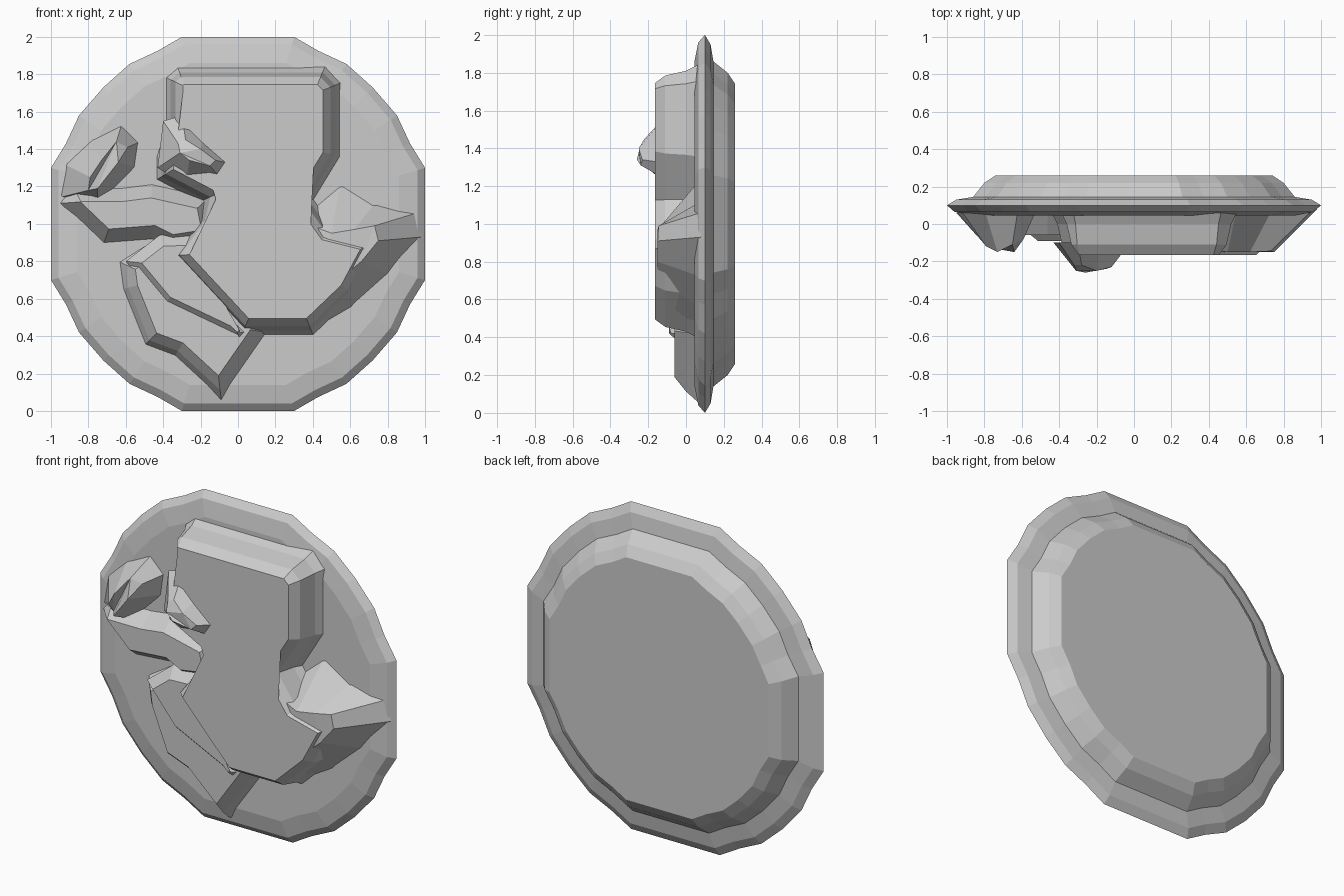
import bpy, bmesh


def make(name, loops):
    """Loft closed loops of (x, y, z) points and cap both ends."""
    bm = bmesh.new()
    rings = [[bm.verts.new(p) for p in loop] for loop in loops]
    for a, b in zip(rings, rings[1:]):
        for i in range(len(a)):
            j = (i + 1) % len(a)
            bm.faces.new((a[i], a[j], b[j], b[i]))
    bm.faces.new(rings[0])
    bm.faces.new(rings[-1])
    bmesh.ops.triangulate(bm, faces=[f for f in bm.faces if len(f.verts) > 4])
    bmesh.ops.recalc_face_normals(bm, faces=bm.faces)
    me = bpy.data.meshes.new(name)
    bm.to_mesh(me)
    bm.free()
    ob = bpy.data.objects.new(name, me)
    bpy.context.collection.objects.link(ob)
    return ob


def inset(pts, d):
    """Offset a clockwise (x, z) outline inwards by d."""
    out = []
    n = len(pts)
    for i in range(n):
        (ax, az), (bx, bz), (cx, cz) = pts[i - 1], pts[i], pts[(i + 1) % n]
        l1 = ((bx - ax) ** 2 + (bz - az) ** 2) ** 0.5
        l2 = ((cx - bx) ** 2 + (cz - bz) ** 2) ** 0.5
        n1 = ((bz - az) / l1, -(bx - ax) / l1)
        n2 = ((cz - bz) / l2, -(cx - bx) / l2)
        k = d / max(0.35, 1 + n1[0] * n2[0] + n1[1] * n2[1])
        out.append((bx + k * (n1[0] + n2[0]), bz + k * (n1[1] + n2[1])))
    return out


def relief(name, outline, steps):
    """Raised plate: steps are (inset, y) levels from the disc outwards."""
    return make(name, [[(x, y, z) for x, z in inset(outline, d)] for d, y in steps])


def facet(name, base, top, y0=0.08):
    """Sculpted lump: flat (x, z) base lofted to matching (x, y, z) crest points."""
    return make(name, [[(x, y0, z) for x, z in base], top])


# Medallion disc with a chipped rim
q = [(0.3, 1), (0.43, 0.925), (0.58, 0.855), (0.72, 0.73), (0.85, 0.58), (0.92, 0.43), (1, 0.3)]
rim = q + [(x, -z) for x, z in q[::-1]] + [(-x, -z) for x, z in q] + [(-x, z) for x, z in q[::-1]]
levels = [(0.74, 0.26), (0.80, 0.22), (0.86, 0.145), (0.95, 0.13), (1, 0.10), (0.96, 0.065), (0.86, 0.045)]
make("disc", [[(x * s, y, 1 + z * s) for x, z in rim] for s, y in levels])

# Large head and torso plate
relief("head_and_torso", [
    (-0.38, 1.78), (-0.32, 1.83), (0.46, 1.83), (0.54, 1.75), (0.54, 1.36), (0.40, 1.13),
    (0.50, 0.99), (0.78, 0.92), (0.62, 0.62), (0.40, 0.41), (0.02, 0.41), (-0.37, 0.83),
    (-0.22, 1.03), (-0.20, 1.12), (-0.43, 1.24), (-0.43, 1.36), (-0.38, 1.52)],
    [(-0.01, 0.06), (0.02, 0.0), (0.045, -0.11), (0.085, -0.165)])

# Lower ledge running to the bottom edge
relief("lower_ledge", [
    (-0.64, 0.80), (-0.42, 0.94), (0.0, 0.90), (0.16, 0.42), (-0.09, 0.06),
    (-0.34, 0.29), (-0.50, 0.35), (-0.62, 0.65)],
    [(0.0, 0.06), (0.035, 0.0), (0.085, -0.06)])

# Raised shoulder band along the torso
relief("shoulder_band", [
    (-0.60, 0.80), (-0.42, 0.94), (-0.15, 0.95), (-0.25, 0.75), (0.08, 0.42), (0.02, 0.36), (-0.40, 0.56)],
    [(0.0, -0.02), (0.06, -0.09)])

# Left arm joining the torso
relief("left_arm", [
    (-0.95, 1.11), (-0.88, 1.20), (-0.62, 1.20), (-0.46, 1.22), (-0.15, 1.15), (-0.10, 0.90),
    (-0.36, 0.86), (-0.46, 0.91), (-0.72, 0.89)],
    [(0.0, 0.06), (0.04, 0.0), (0.08, -0.06)])

# Left fist
facet("left_fist",
      [(-0.96, 1.14), (-0.93, 1.32), (-0.80, 1.45), (-0.62, 1.54), (-0.52, 1.44), (-0.54, 1.30), (-0.75, 1.09)],
      [(-0.80, -0.06, 1.18), (-0.79, -0.12, 1.25), (-0.73, -0.15, 1.34), (-0.65, -0.11, 1.44),
       (-0.59, -0.08, 1.41), (-0.64, -0.15, 1.33), (-0.75, -0.13, 1.19)])

# Nose
facet("nose",
      [(-0.40, 1.55), (-0.30, 1.58), (-0.18, 1.46), (-0.02, 1.32), (-0.08, 1.23), (-0.28, 1.21), (-0.43, 1.30)],
      [(-0.32, -0.22, 1.43), (-0.28, -0.22, 1.45), (-0.20, -0.25, 1.40), (-0.12, -0.23, 1.34),
       (-0.15, -0.24, 1.31), (-0.26, -0.26, 1.34), (-0.31, -0.25, 1.38)], -0.10)

# Right arm sloping out to the rim
facet("right_arm",
      [(0.36, 1.08), (0.55, 1.24), (0.74, 1.12), (0.96, 1.06), (0.98, 0.93), (0.82, 0.72), (0.64, 0.56), (0.40, 0.42)],
      [(0.42, -0.14, 0.98), (0.50, -0.15, 0.95), (0.62, -0.15, 0.97), (0.73, -0.145, 0.99),
       (0.75, -0.15, 0.91), (0.66, -0.15, 0.80), (0.54, -0.15, 0.70), (0.40, -0.15, 0.54)])
